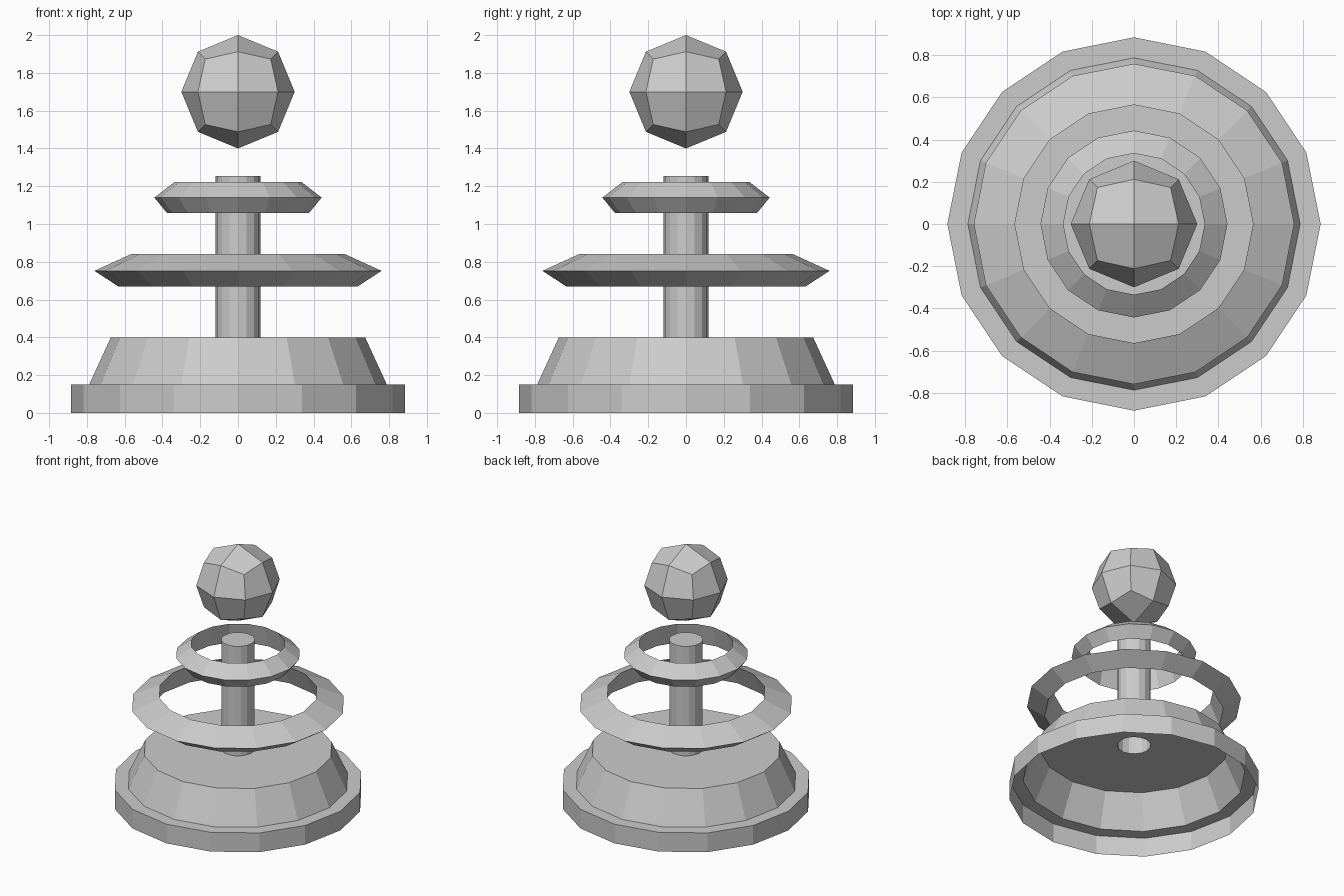
import bpy, bmesh, math

if "Cube" in bpy.data.objects:
    bpy.data.objects.remove(bpy.data.objects["Cube"])

SIDES = 16


def finish(name, bm):
    bmesh.ops.recalc_face_normals(bm, faces=bm.faces)
    mesh = bpy.data.meshes.new(name)
    bm.to_mesh(mesh)
    bm.free()
    obj = bpy.data.objects.new(name, mesh)
    bpy.context.collection.objects.link(obj)
    return obj


def lathe(name, profile, closed=False, cap=False):
    """Spin (radius, z) points around the z axis."""
    bm = bmesh.new()
    rings = []
    for r, z in profile:
        rings.append([bm.verts.new((r * math.cos(2 * math.pi * i / SIDES),
                                    r * math.sin(2 * math.pi * i / SIDES), z))
                      for i in range(SIDES)])
    pairs = list(zip(rings, rings[1:]))
    if closed:
        pairs.append((rings[-1], rings[0]))
    for a, b in pairs:
        for i in range(SIDES):
            j = (i + 1) % SIDES
            bm.faces.new((a[i], a[j], b[j], b[i]))
    if cap:
        bm.faces.new(rings[-1])
    return finish(name, bm)


# Hollow stepped base, open underneath, with a hole for the post
lathe("base", [(0.885, 0), (0.885, 0.15), (0.788, 0.15), (0.673, 0.4), (0.119, 0.4)])

# Hollow post with a closed top
lathe("post", [(0.119, 0.4), (0.119, 1.255)], cap=True)

# Floating rings with triangular cross-sections
lathe("lower_ring", [(0.635, 0.67), (0.76, 0.752), (0.565, 0.841)], closed=True)
lathe("upper_ring", [(0.375, 1.057), (0.443, 1.14), (0.335, 1.223)], closed=True)

# Faceted ball: subdivided cube pushed out to a sphere
bm = bmesh.new()
bmesh.ops.create_cube(bm, size=1)
bmesh.ops.subdivide_edges(bm, edges=bm.edges[:], cuts=1, use_grid_fill=True)
for v in bm.verts:
    v.co = v.co.normalized() * 0.3
finish("ball", bm).location.z = 1.7
